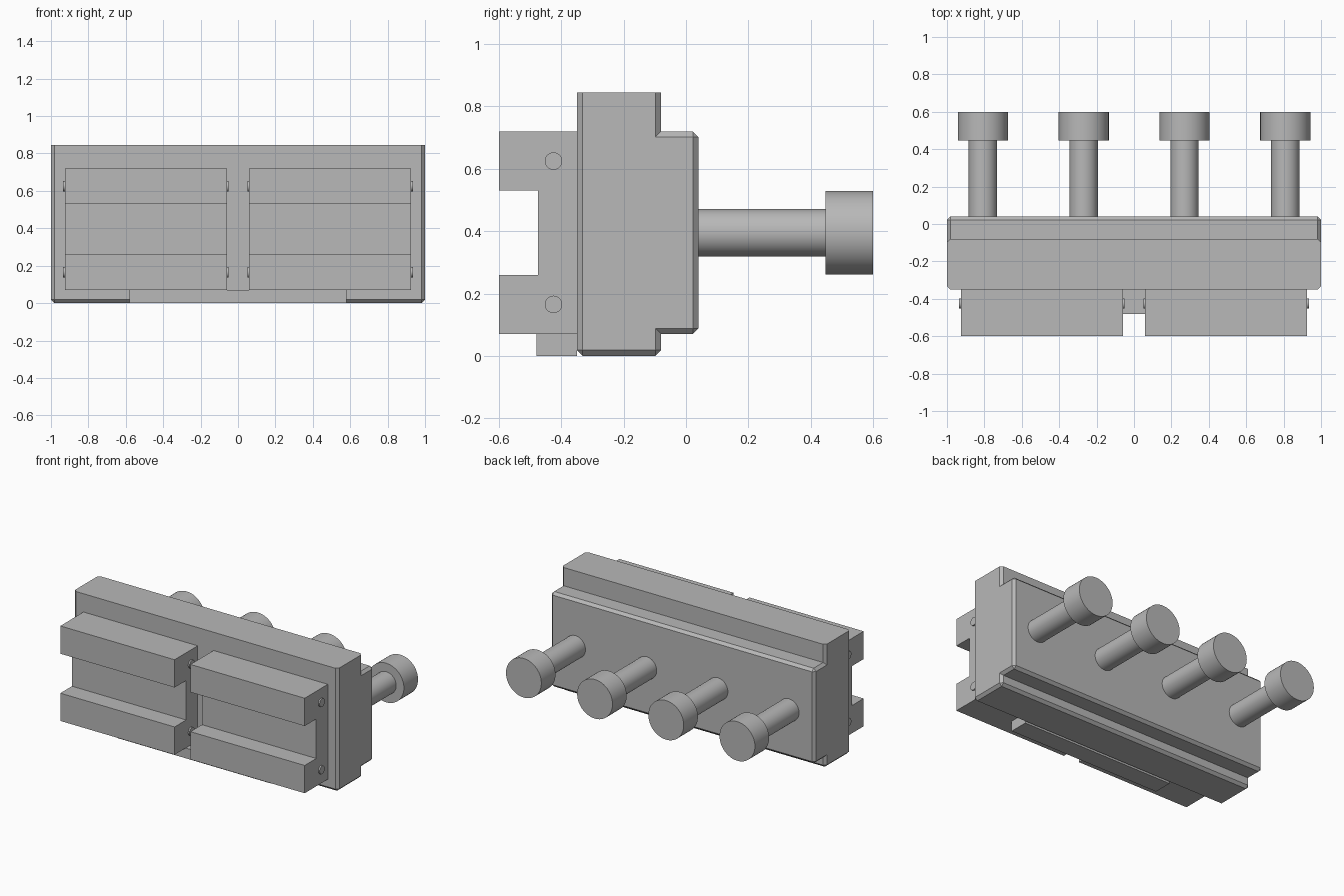
import bpy, bmesh, math
from mathutils import Matrix

default = bpy.data.objects.get("Cube")
if default:
    bpy.data.objects.remove(default, do_unlink=True)

steel = bpy.data.materials.new("steel_grey")
steel.use_nodes = True
colour = (0.48, 0.48, 0.48, 1)
steel.diffuse_color = colour
steel.node_tree.nodes["Principled BSDF"].inputs["Base Color"].default_value = colour


def finish(bm, name, smooth=False):
    bmesh.ops.recalc_face_normals(bm, faces=bm.faces)
    mesh = bpy.data.meshes.new(name)
    bm.to_mesh(mesh)
    bm.free()
    mesh.materials.append(steel)
    obj = bpy.data.objects.new(name, mesh)
    bpy.context.collection.objects.link(obj)
    if smooth:
        bpy.ops.object.select_all(action='DESELECT')
        obj.select_set(True)
        bpy.context.view_layer.objects.active = obj
        bpy.ops.object.shade_smooth_by_angle(angle=math.radians(35))
    return obj


def extrude_x(profile, x0, x1):
    """Extrude a (y, z) outline from x0 to x1."""
    bm = bmesh.new()
    face = bm.faces.new([bm.verts.new((x0, y, z)) for y, z in profile])
    new = bmesh.ops.extrude_face_region(bm, geom=[face])["geom"]
    verts = [v for v in new if isinstance(v, bmesh.types.BMVert)]
    bmesh.ops.translate(bm, verts=verts, vec=(x1 - x0, 0, 0))
    bmesh.ops.recalc_face_normals(bm, faces=bm.faces)
    return bm


def add_cylinder(bm, radius, start, end, centre, axis, sides):
    """Cylinder along axis X or Y; centre holds the other two coordinates."""
    mid = (start + end) / 2
    if axis == 'Y':
        place = Matrix.Translation((centre[0], mid, centre[1])) @ Matrix.Rotation(math.pi / 2, 4, 'X')
    else:
        place = Matrix.Translation((mid, centre[0], centre[1])) @ Matrix.Rotation(math.pi / 2, 4, 'Y')
    bmesh.ops.create_cone(bm, cap_ends=True, segments=sides, radius1=radius,
                          radius2=radius, depth=end - start, matrix=place)


# Stepped main body: chamfered everywhere but the top rim and inner corners
TOP = 0.845
front, step, back = -0.35, -0.08, 0.04
low, high = 0.07, 0.72
bm = extrude_x([(front, 0), (step, 0), (step, low), (back, low),
                (back, high), (step, high), (step, TOP), (front, TOP)], -1, 1)
edges = [e for e in bm.edges if e.is_convex
         and not all(v.co.z > TOP - 0.01 for v in e.verts)]
bmesh.ops.bevel(bm, geom=edges, offset=0.018, offset_type='OFFSET',
                segments=1, profile=0.5, affect='EDGES')
finish(bm, "main_body")

# Ledge under the jaws
finish(extrude_x([(-0.48, 0), (front, 0), (front, low), (-0.48, low)],
                 -0.58, 0.58), "lower_ledge")

# Channelled jaws with pins through their ends
jaw = [(-0.6, low), (front, low), (front, high), (-0.6, high),
       (-0.6, 0.53), (-0.475, 0.53), (-0.475, 0.26), (-0.6, 0.26)]
for side, x0, x1 in (("right", -0.925, -0.06), ("left", 0.06, 0.925)):
    finish(extrude_x(jaw, x0, x1), side + "_jaw")
    bm = bmesh.new()
    for z in (0.165, 0.625):
        add_cylinder(bm, 0.028, x0 - 0.01, x1 + 0.01, (-0.425, z), 'X', 24)
    finish(bm, side + "_jaw_pins", smooth=True)

# Four headed screws at the back
for i in range(4):
    x = -0.808 + i * 0.539
    bm = bmesh.new()
    add_cylinder(bm, 0.076, 0.03, 0.45, (x, 0.395), 'Y', 48)
    add_cylinder(bm, 0.134, 0.447, 0.6, (x, 0.395), 'Y', 48)
    finish(bm, f"screw_{i + 1}", smooth=True)
